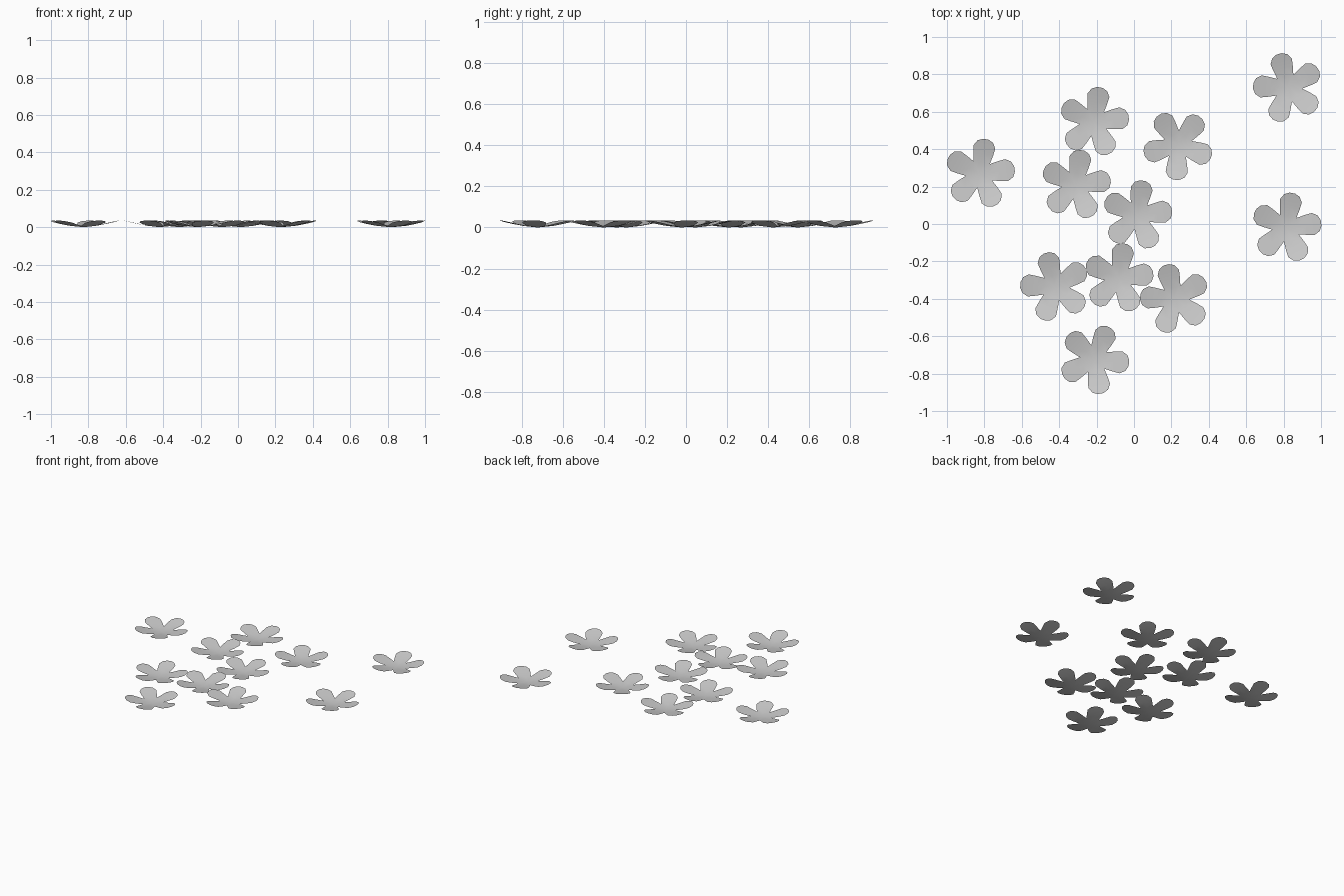
import bpy
import bmesh
from math import radians, sin, cos, pi

cube = bpy.data.objects.get("Cube")
if cube:
    bpy.data.objects.remove(cube)

# Single soft grey for every flower
GREY = (0.6, 0.6, 0.6, 1)
mat = bpy.data.materials.new("petal_grey")
mat.use_nodes = True
mat.diffuse_color = GREY
mat.node_tree.nodes["Principled BSDF"].inputs["Base Color"].default_value = GREY

PETALS = 5
RADIUS, HEIGHT = 0.188, 0.035
# Petal half-outline: distance along the petal, half width
OUTLINE = [(0.061, 0.0443), (0.11, 0.054), (0.146, 0.059), (0.175, 0.042), (RADIUS, 0.015)]


def flower_mesh():
    """Five petals, each a strip curving up to its tip, fanned from a shared centre."""
    verts, faces = [(0, 0, 0)], []
    for p in range(PETALS):
        a = 2 * pi * p / PETALS
        start = len(verts)
        for along, half in OUTLINE:
            z = HEIGHT * (along / RADIUS) ** 1.35
            for side in (-1, 0, 1):
                across = side * half
                verts.append((along * cos(a) - across * sin(a),
                              along * sin(a) + across * cos(a), z))
        for c in range(2):
            faces.append((0, start + c, start + c + 1))
            for r in range(len(OUTLINE) - 1):
                i = start + r * 3 + c
                faces.append((i, i + 3, i + 4, i + 1))
    mesh = bpy.data.meshes.new("flower")
    mesh.from_pydata(verts, [], faces)
    # Weld the notches shared by neighbouring petals
    bm = bmesh.new()
    bm.from_mesh(mesh)
    bmesh.ops.remove_doubles(bm, verts=bm.verts, dist=0.004)
    for f in bm.faces:
        f.smooth = True
    bm.to_mesh(mesh)
    bm.free()
    mesh.materials.append(mat)
    return mesh


# Scattered flowers: x, y, turn in degrees
FLOWERS = [
    (-0.825, 0.268, 8), (-0.215, 0.545, 8), (0.236, 0.424, 51),
    (0.825, 0.728, 33), (-0.312, 0.209, 8), (0.016, 0.046, 8),
    (0.814, -0.020, 8), (-0.420, -0.336, 33), (-0.084, -0.290, 8),
    (0.221, -0.400, 33), (-0.214, -0.722, -7),
]
shared = flower_mesh()
for n, (x, y, turn) in enumerate(FLOWERS, 1):
    obj = bpy.data.objects.new(f"flower_{n}", shared)
    obj.location = (x, y, 0)
    obj.rotation_euler.z = radians(turn)
    bpy.context.collection.objects.link(obj)
